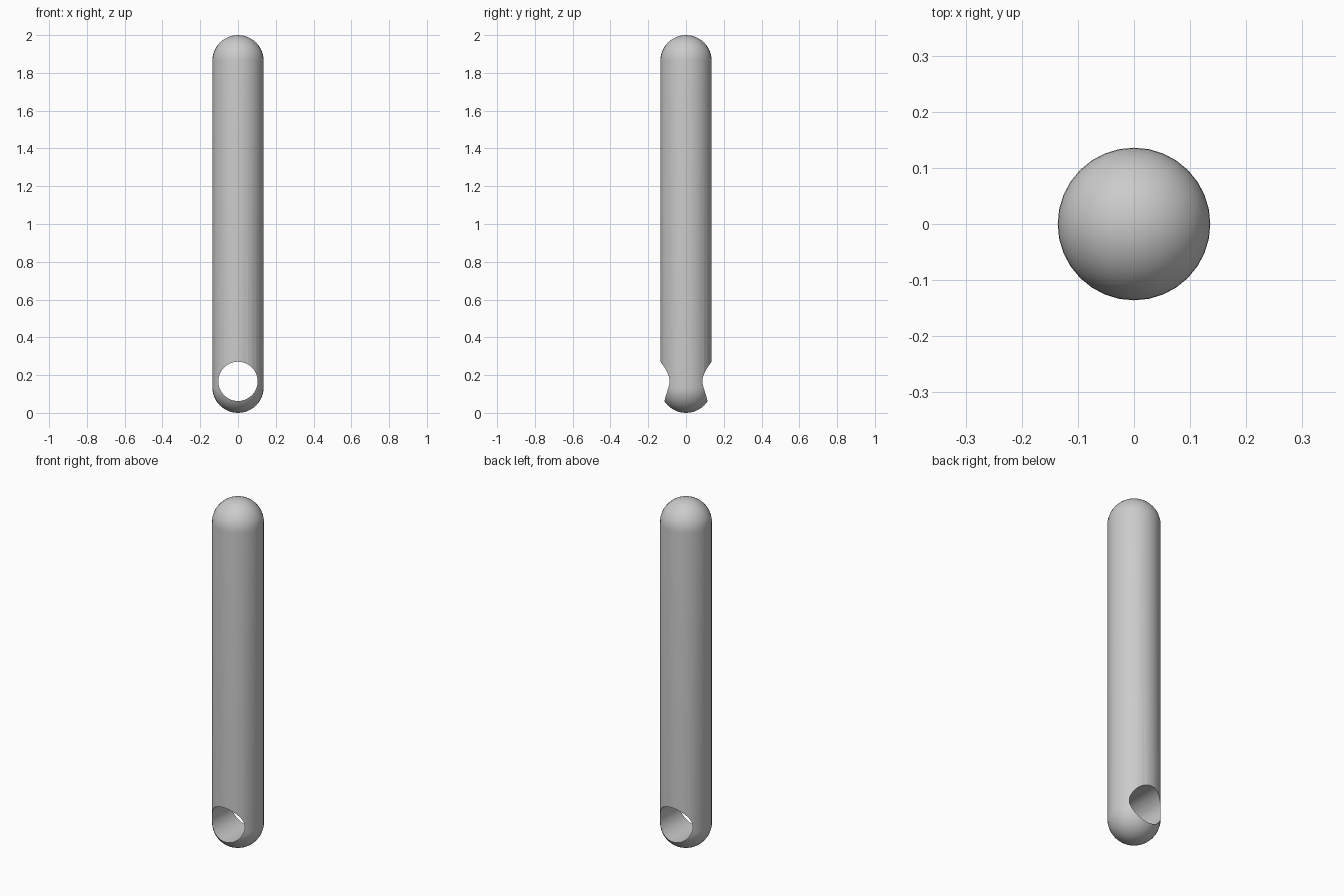
import bpy
import math

RADIUS = 0.136
HEIGHT = 2.0
HOLE_RADIUS = 0.104
HOLE_Z = 0.167
SIDES = 32
CAP_STEPS = 12

if "Cube" in bpy.data.objects:
    bpy.data.objects.remove(bpy.data.objects["Cube"], do_unlink=True)

# Plain grey metal
grey = bpy.data.materials.new("grey_metal")
grey.use_nodes = True
grey.diffuse_color = (0.6, 0.6, 0.6, 1)
grey.node_tree.nodes["Principled BSDF"].inputs["Base Color"].default_value = (0.6, 0.6, 0.6, 1)

# Rounded rod: a sphere whose halves are pulled apart into a capsule
bpy.ops.mesh.primitive_uv_sphere_add(segments=SIDES, ring_count=2 * CAP_STEPS + 1, radius=RADIUS)
rod = bpy.context.object
rod.name = "rounded_rod"
for v in rod.data.vertices:
    # the odd ring count leaves no equator, so set each ring's angle afresh
    ring = round((math.pi / 2 - math.asin(max(-1, min(1, v.co.z / RADIUS))))
                 / math.pi * (2 * CAP_STEPS + 1))
    upper = ring <= CAP_STEPS
    step = ring if upper else 2 * CAP_STEPS + 1 - ring
    angle = step / CAP_STEPS * math.pi / 2
    flat = math.hypot(v.co.x, v.co.y)
    if flat > 1e-5:
        scale = RADIUS * math.sin(angle) / flat
        v.co.x *= scale
        v.co.y *= scale
    rise = RADIUS * math.cos(angle)
    v.co.z = HEIGHT - RADIUS + rise if upper else RADIUS - rise
rod.data.materials.append(grey)

# Cross hole through the lower end, front to back
bpy.ops.mesh.primitive_cylinder_add(vertices=48, radius=HOLE_RADIUS, depth=4 * RADIUS,
                                    location=(0, 0, HOLE_Z), rotation=(math.pi / 2, 0, 0))
cutter = bpy.context.object
cutter.name = "hole_cutter"
cutter.data.materials.append(grey)

cut = rod.modifiers.new("cross_hole", "BOOLEAN")
cut.operation = "DIFFERENCE"
cut.solver = "EXACT"
cut.object = cutter
bpy.ops.object.select_all(action="DESELECT")
rod.select_set(True)
bpy.context.view_layer.objects.active = rod
bpy.ops.object.modifier_apply(modifier=cut.name)
bpy.data.objects.remove(cutter, do_unlink=True)

# Smooth surfaces with a crisp hole rim
bpy.ops.object.shade_smooth_by_angle(angle=math.radians(30))
